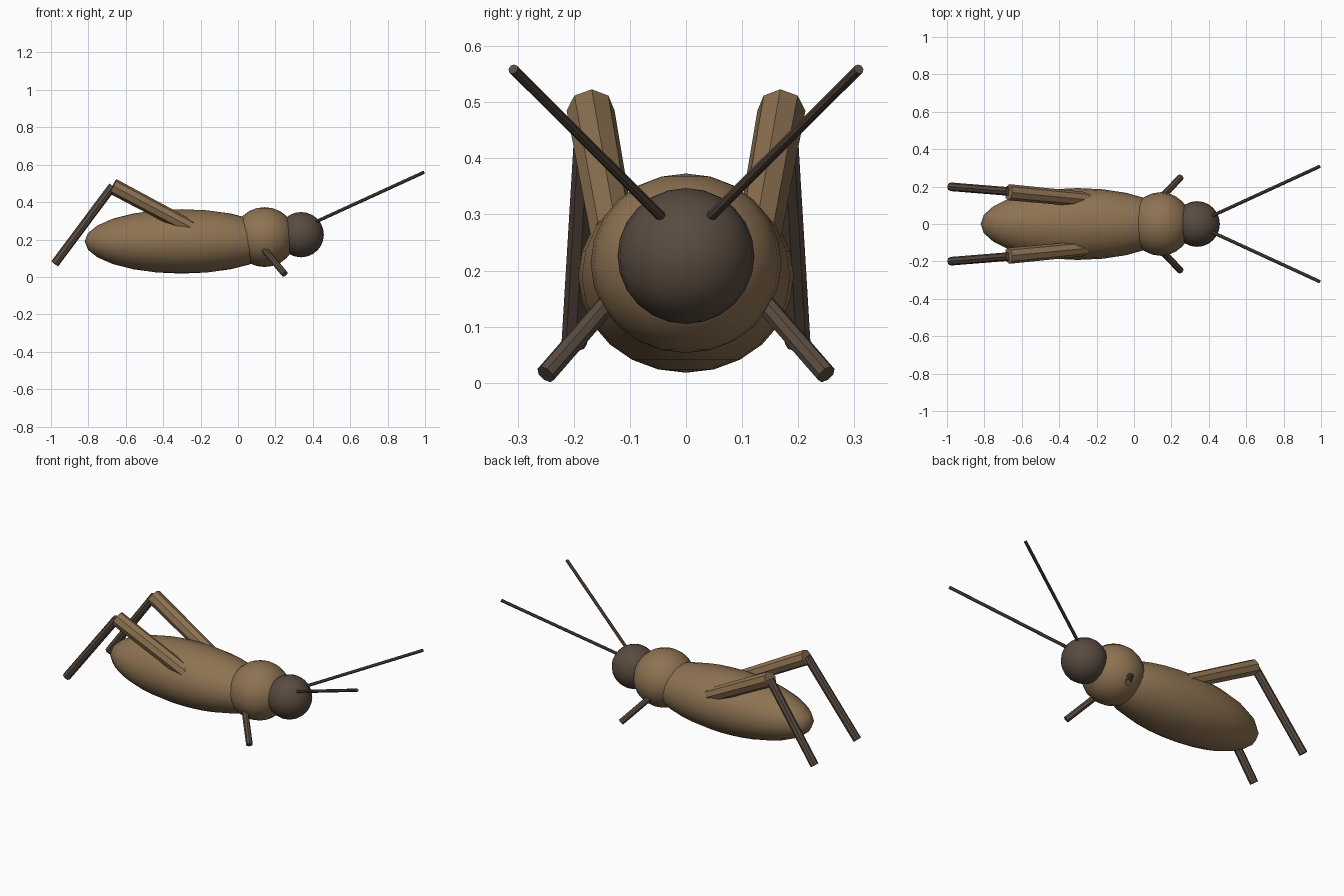
import bpy
from mathutils import Vector

if "Cube" in bpy.data.objects:
    bpy.data.objects.remove(bpy.data.objects["Cube"])


def material(name, rgb):
    m = bpy.data.materials.new(name)
    m.diffuse_color = (*rgb, 1)
    m.use_nodes = True
    m.node_tree.nodes["Principled BSDF"].inputs["Base Color"].default_value = m.diffuse_color
    return m


tan = material("tan shell", (0.27, 0.17, 0.085))
dark = material("dark shell", (0.10, 0.07, 0.05))


def ellipsoid(name, centre, radii, mat):
    bpy.ops.mesh.primitive_uv_sphere_add(segments=24, ring_count=12, radius=1, location=centre)
    o = bpy.context.object
    o.name = name
    o.scale = radii
    bpy.ops.object.transform_apply(location=False, rotation=False, scale=True)
    bpy.ops.object.shade_smooth()
    o.data.materials.append(mat)


def rod(name, start, end, r_start, r_end, mat, sides=8):
    a, b = Vector(start), Vector(end)
    bpy.ops.mesh.primitive_cone_add(vertices=sides, radius1=r_start, radius2=r_end,
                                    depth=(b - a).length, location=(a + b) / 2)
    o = bpy.context.object
    o.name = name
    o.rotation_euler = (b - a).to_track_quat('Z', 'Y').to_euler()
    o.data.materials.append(mat)


# body
ellipsoid("abdomen", (-0.30, 0, 0.19), (0.52, 0.192, 0.172), tan)
ellipsoid("thorax", (0.142, 0, 0.213), (0.165, 0.17, 0.16), tan)
ellipsoid("head", (0.337, 0, 0.226), (0.122, 0.122, 0.121), dark)

# limbs and feelers, one set per side
for side, s in (("left", 1), ("right", -1)):
    rod(side + "_hind_thigh", (-0.25, s * 0.13, 0.262), (-0.67, s * 0.17, 0.485), 0.04, 0.043, tan)
    rod(side + "_hind_shin", (-0.67, s * 0.174, 0.485), (-0.98, s * 0.199, 0.07), 0.023, 0.023, dark)
    rod(side + "_front_leg", (0.12, s * 0.115, 0.17), (0.25, s * 0.25, 0.015), 0.018, 0.018, dark)
    rod(side + "_antenna", (0.41, s * 0.04, 0.292), (0.993, s * 0.308, 0.559), 0.009, 0.009, dark)
